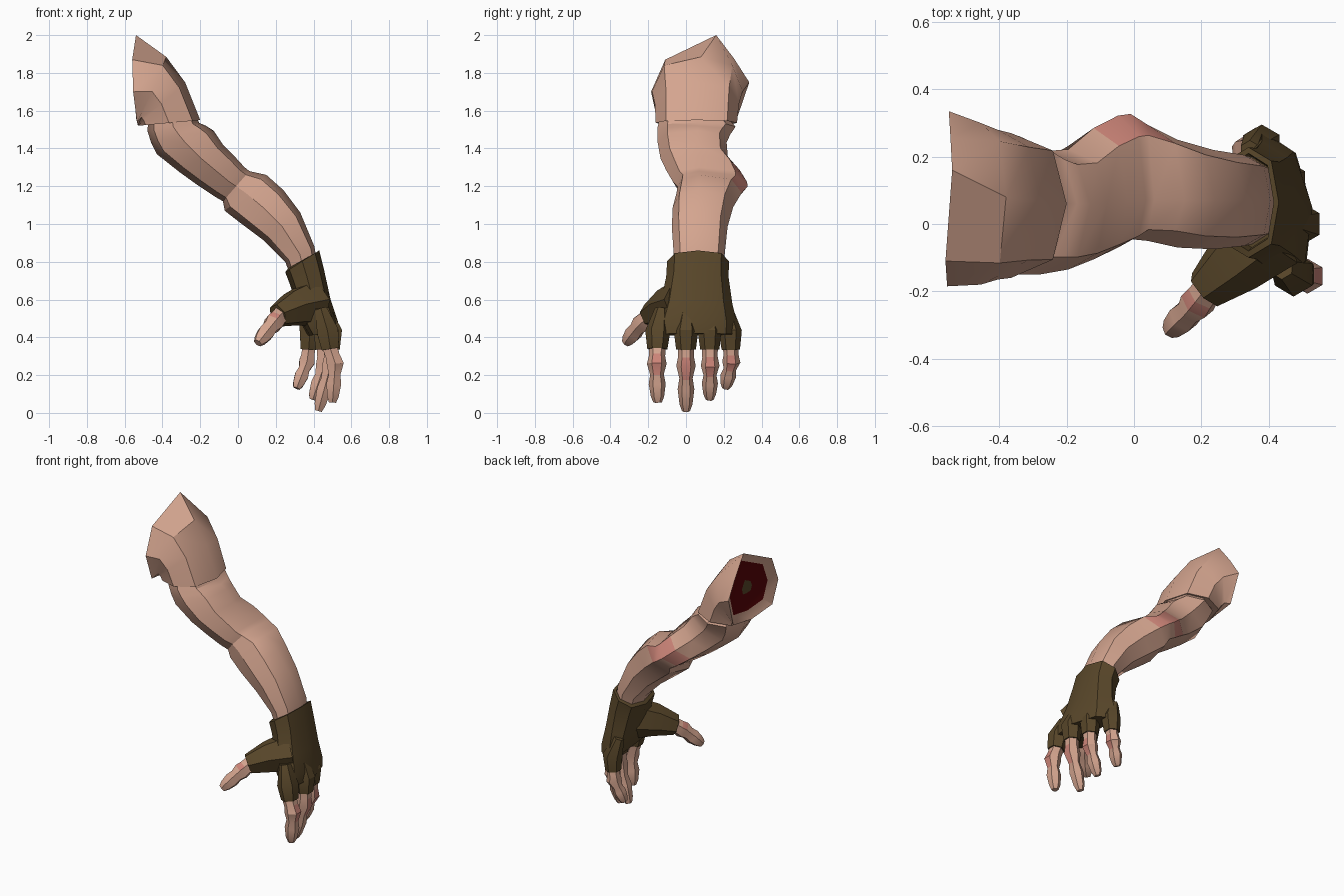
import bpy, bmesh, math
from mathutils import Vector

if "Cube" in bpy.data.objects:
    bpy.data.objects.remove(bpy.data.objects["Cube"])


def material(name, rgb):
    m = bpy.data.materials.new(name)
    m.diffuse_color = (*rgb, 1)
    m.use_nodes = True
    m.node_tree.nodes["Principled BSDF"].inputs["Base Color"].default_value = m.diffuse_color
    return m


SKIN = material("skin", (0.66, 0.375, 0.275))
PINK = material("pink_skin", (0.61, 0.235, 0.19))
GLOVE = material("olive_glove", (0.100, 0.063, 0.023))
FLESH = material("dark_red", (0.10, 0.001, 0.002))


def loft(name, rings, mats, rule=None):
    """Skin a list of rings; rule(segment, centre, normal) picks a material slot."""
    bm = bmesh.new()
    vs = [[bm.verts.new(p) for p in r] for r in rings]
    n = len(vs[0])
    seg = {}
    for s in range(len(vs) - 1):
        for i in range(n):
            j = (i + 1) % n
            seg[bm.faces.new((vs[s][i], vs[s][j], vs[s + 1][j], vs[s + 1][i]))] = s
    seg[bm.faces.new(vs[0])] = -1
    seg[bm.faces.new(vs[-1])] = len(vs)
    bmesh.ops.recalc_face_normals(bm, faces=bm.faces)
    if rule:
        for f, s in seg.items():
            f.material_index = rule(s, f.calc_center_median(), f.normal)
    me = bpy.data.meshes.new(name)
    bm.to_mesh(me)
    bm.free()
    for m in mats:
        me.materials.append(m)
    ob = bpy.data.objects.new(name, me)
    bpy.context.collection.objects.link(ob)
    return ob


def section(inner, outer, y0, y1, yc=None, curl=0, n=8, power=0.82):
    """Rounded ring spanning inner to outer in x,z and y0 to y1 in depth."""
    a, b = Vector(inner), Vector(outer)
    yc = (y0 + y1) / 2 if yc is None else yc
    pts = []
    for i in range(n):
        t = 2 * math.pi * i / n
        c, s = (math.copysign(abs(k) ** power, k) if abs(k) > 1e-6 else 0
                for k in (math.cos(t), math.sin(t)))
        p = (a + b) / 2 + (b - a) / 2 * c
        y = yc + s * (y1 - yc if s > 0 else yc - y0)
        pts.append(Vector((p.x - curl * max(0, y - 0.05) ** 2, y, p.y)))
    return pts


def tube_rings(pts, radii, n=6):
    rings = []
    for k, p in enumerate(pts):
        d = (pts[min(k + 1, len(pts) - 1)] - pts[max(k - 1, 0)]).normalized()
        u = d.cross(Vector((0, 1, 0))).normalized()
        v = u.cross(d)
        rings.append([p + radii[k] * (u * math.cos(t) + v * math.sin(t))
                      for t in (2 * math.pi * (i + 0.5) / n for i in range(n))])
    return rings


def along(path, t):
    k = min(int(t), len(path) - 2)
    return path[k].lerp(path[k + 1], t - k)


# Shoulder: rings fan out from the armpit, with a recessed cut end
cut = [Vector(p) for p in (
    (-0.54, 0.16, 2.0), (-0.545, 0.255, 1.875), (-0.55, 0.335, 1.75), (-0.54, 0.27, 1.56),
    (-0.53, 0.06, 1.52), (-0.535, -0.15, 1.54), (-0.555, -0.185, 1.70), (-0.56, -0.11, 1.87))]
mid = Vector((-0.54, 0.09, 1.74))


def shrink(f, dx):
    return [mid + (p - mid) * f + Vector((dx, 0, 0)) for p in cut]


loft("shoulder", [
    shrink(0.2, 0.03), shrink(0.76, 0.03), cut,
    section((-0.53, 1.52), (-0.38, 1.885), -0.18, 0.30, 0.08),
    section((-0.53, 1.52), (-0.28, 1.75), -0.165, 0.28, 0.07),
    section((-0.53, 1.52), (-0.20, 1.55), -0.16, 0.27, 0.06),
    section((-0.47, 1.53), (-0.24, 1.56), -0.13, 0.22, 0.06),
], [SKIN, FLESH, GLOVE], lambda s, c, n: 2 if s == -1 else 1 if s == 0 else 0)

# Upper arm, elbow and forearm
loft("arm", [
    section((-0.47, 1.58), (-0.24, 1.60), -0.13, 0.20, 0.06),
    section((-0.48, 1.495), (-0.205, 1.535), -0.15, 0.262, 0.06),
    section((-0.46, 1.43), (-0.17, 1.52), -0.15, 0.235, 0.06),
    section((-0.43, 1.37), (-0.13, 1.495), -0.15, 0.215, 0.06),
    section((-0.31, 1.275), (-0.08, 1.42), -0.135, 0.222, 0.06),
    section((-0.22, 1.21), (-0.02, 1.36), -0.105, 0.285, 0.07),
    section((-0.13, 1.15), (0.035, 1.30), -0.07, 0.322, 0.07),
    section((-0.08, 1.12), (0.06, 1.28), -0.045, 0.327, 0.07),
    section((-0.07, 1.07), (0.15, 1.26), -0.05, 0.295, 0.07),
    section((0.02, 1.0), (0.24, 1.18), -0.07, 0.25, 0.07),
    section((0.14, 0.91), (0.33, 1.06), -0.075, 0.22, 0.07),
    section((0.25, 0.80), (0.405, 0.88), -0.065, 0.205, 0.07),
    section((0.28, 0.72), (0.42, 0.78), -0.06, 0.195, 0.07),
], [SKIN, PINK],
    lambda s, c, n: int(c.y > 0.2 and s in (5, 6, 7) and n.y > 0.4 and n.z > -0.35))

# Glove body, flaring from cuff to knuckles
loft("glove_hand", [
    section((0.28, 0.70), (0.42, 0.80), -0.07, 0.20),
    section((0.265, 0.765), (0.415, 0.85), -0.08, 0.21),
    section((0.25, 0.745), (0.43, 0.86), -0.10, 0.228),
    section((0.275, 0.68), (0.455, 0.76), -0.105, 0.225),
    section((0.315, 0.56), (0.49, 0.60), -0.135, 0.245, curl=0.6),
    section((0.345, 0.47), (0.53, 0.48), -0.175, 0.27, curl=1.2),
    section((0.38, 0.41), (0.53, 0.42), -0.175, 0.265, curl=1.2),
], [GLOVE])

# Fingers: base, knuckle, tip, thickness
fingers = {
    "index": ((0.475, -0.15, 0.38), (0.515, -0.155, 0.26), (0.50, -0.15, 0.055), 1.0),
    "middle": ((0.495, 0.0, 0.38), (0.49, 0.0, 0.25), (0.425, 0.0, 0.01), 0.98),
    "ring": ((0.455, 0.125, 0.38), (0.455, 0.128, 0.25), (0.395, 0.125, 0.07), 0.95),
    "little": ((0.38, 0.235, 0.38), (0.365, 0.24, 0.27), (0.31, 0.21, 0.13), 0.92),
}
STEPS = (0, 0.65, 1, 1.28, 1.52, 1.85, 2)
RADII = (0.046, 0.043, 0.052, 0.036, 0.045, 0.035, 0.022)
for name, (a, b, c, w) in fingers.items():
    path = [Vector(a), Vector(b), Vector(c)]
    loft(name + "_finger",
         tube_rings([along(path, t) for t in STEPS], [r * w for r in RADII]),
         [SKIN, PINK], lambda s, c, n: int(s in (1, 2) and n.x > 0.6))
    # glove sleeve running from the knuckle down around the finger base
    d = (path[1] - path[0]).normalized()
    back = Vector((-0.035, 0.1 * (0.05 - a[1]), 0.17))
    loft(name + "_sleeve",
         tube_rings([path[0] + back, path[0] + Vector((0, 0, 0.05)), path[0] + d * 0.045],
                    [0.035 * w, 0.066 * w, 0.053 * w]), [GLOVE])

# Thumb and its glove sleeve
loft("thumb_sleeve", tube_rings(
    [Vector(p) for p in ((0.40, -0.02, 0.58), (0.30, -0.115, 0.555), (0.21, -0.195, 0.515))],
    [0.13, 0.10, 0.064]), [GLOVE])
path = [Vector(p) for p in ((0.23, -0.18, 0.525), (0.18, -0.245, 0.465), (0.105, -0.318, 0.37))]
loft("thumb", tube_rings([along(path, t) for t in (0, 0.5, 0.85, 1.15, 1.45, 1.8, 2)],
                         [0.048, 0.05, 0.055, 0.043, 0.048, 0.038, 0.024]),
     [SKIN, PINK], lambda s, c, n: int(s == 1 and n.z > 0.3))

# Smooth shading with crisp edges
for ob in bpy.context.collection.objects:
    ob.select_set(True)
    bpy.context.view_layer.objects.active = ob
bpy.ops.object.shade_smooth_by_angle(angle=math.radians(32))
